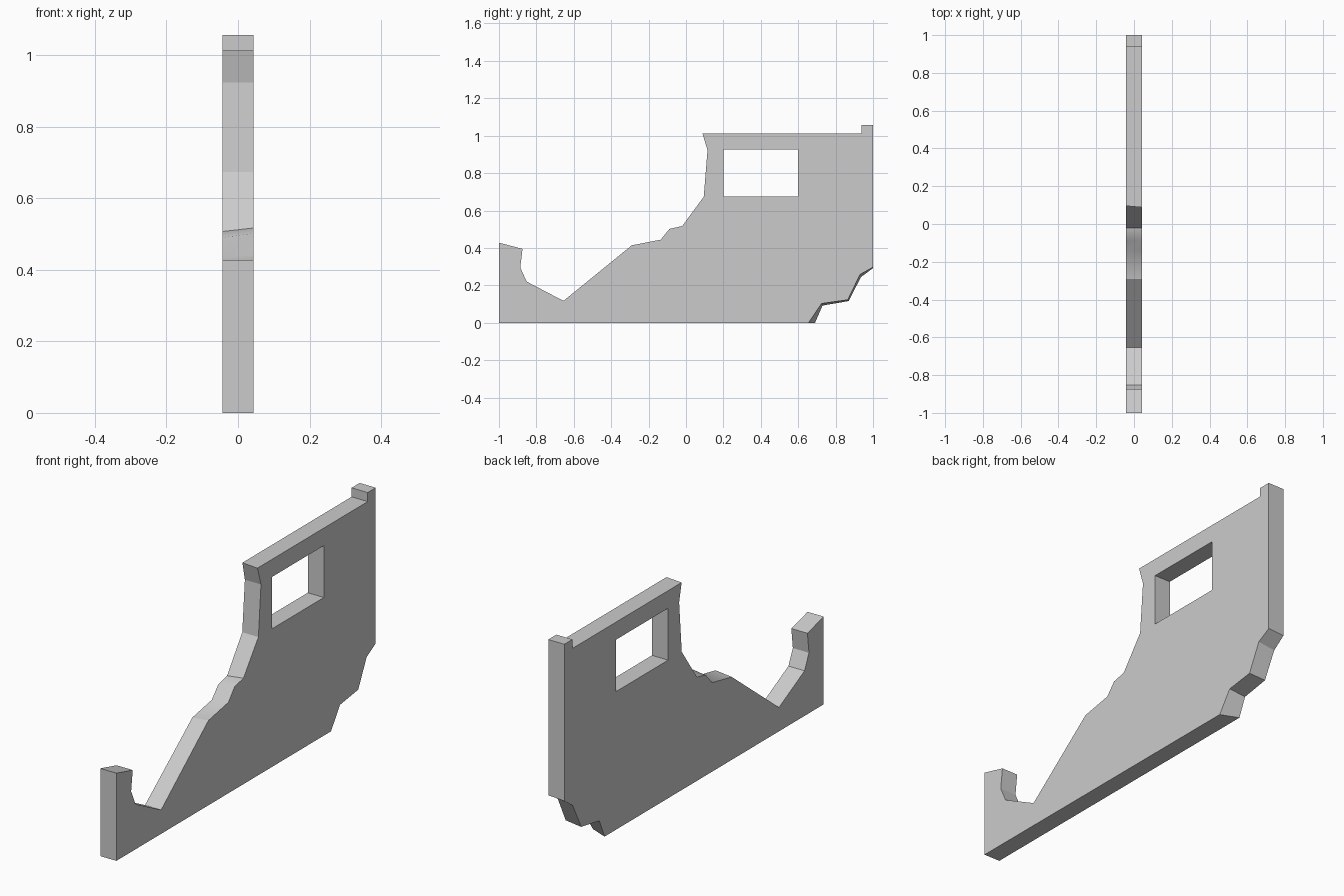
import bpy
import bmesh

if "Cube" in bpy.data.objects:
    bpy.data.objects.remove(bpy.data.objects["Cube"])

HALF = 0.0435  # half of the panel thickness

# Side outline (y, z) on the right face, counter-clockwise from the front foot
outline = [
    (-1, 0), (0.655, 0), (0.725, 0.103), (0.865, 0.123), (0.93, 0.258), (1, 0.297),
    (1, 1.057), (0.938, 1.057), (0.938, 1.013),
    (0.088, 1.013), (0.115, 0.923), (0.095, 0.674), (-0.02, 0.517),
    (-0.088, 0.502), (-0.136, 0.444), (-0.29, 0.414), (-0.655, 0.117),
    (-0.852, 0.22), (-0.886, 0.295), (-0.874, 0.395), (-1, 0.428),
]
# Points that differ on the left face (index: y, z)
left_changes = {
    1: (0.69, 0), 2: (0.73, 0.092), 3: (0.87, 0.116), 4: (0.935, 0.244), 5: (1, 0.292),
    9: (0.096, 1.013), 12: (-0.022, 0.507), 13: (-0.09, 0.49),
    14: (-0.14, 0.434), 15: (-0.29, 0.405),
}
left_outline = [left_changes.get(i, p) for i, p in enumerate(outline)]
window = [(0.2, 0.674), (0.6, 0.674), (0.6, 0.927), (0.2, 0.927)]
LEDGE = range(12, 15)  # softly shaded ledge segments


def add_loop(bm, x, points):
    verts = [bm.verts.new((x, y, z)) for y, z in points]
    edges = [bm.edges.new((verts[i - 1], verts[i])) for i in range(len(verts))]
    return verts, edges


def add_walls(bm, a, b, smooth=()):
    n = len(a)
    for i in range(n):
        j = (i + 1) % n
        face = bm.faces.new((a[i], a[j], b[j], b[i]))
        face.smooth = i in smooth


bm = bmesh.new()
right, right_edges = add_loop(bm, HALF, outline)
left, left_edges = add_loop(bm, -HALF, left_outline)
right_win, right_win_edges = add_loop(bm, HALF, window)
left_win, left_win_edges = add_loop(bm, -HALF, window)

# Flat side faces with the window opening left out
bmesh.ops.triangle_fill(bm, edges=right_edges + right_win_edges, normal=(1, 0, 0))
bmesh.ops.triangle_fill(bm, edges=left_edges + left_win_edges, normal=(-1, 0, 0))

# Rim around the outline and the window reveal
add_walls(bm, right, left, LEDGE)
add_walls(bm, right_win, left_win)
bmesh.ops.recalc_face_normals(bm, faces=bm.faces)

mesh = bpy.data.meshes.new("side_panel")
bm.to_mesh(mesh)
bm.free()
bpy.context.collection.objects.link(bpy.data.objects.new("side_panel", mesh))
